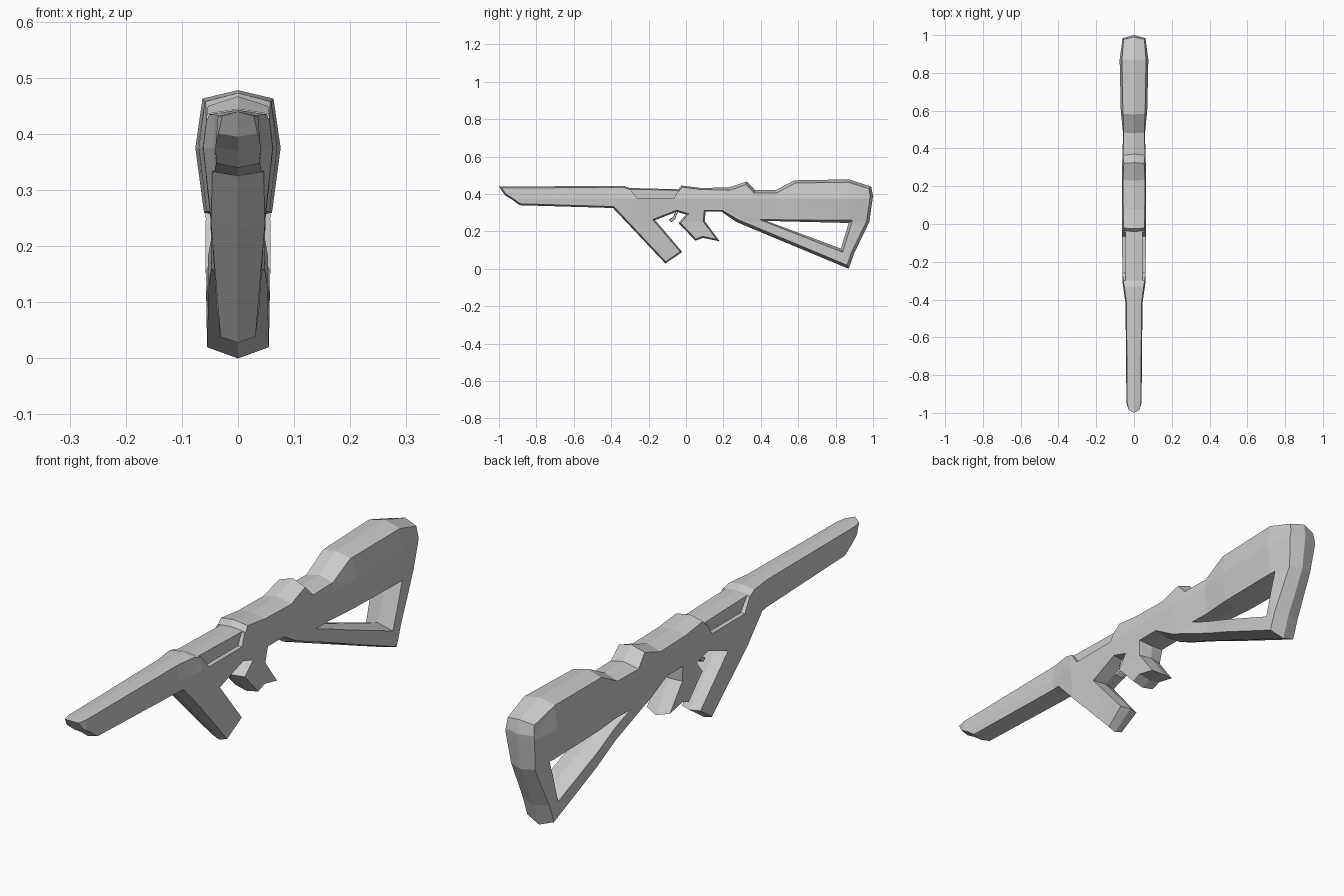
import bpy, bmesh
from mathutils import Vector, Matrix

if "Cube" in bpy.data.objects:
    bpy.data.objects.remove(bpy.data.objects["Cube"])


def lerp_table(table, t):
    for (a, va), (b, vb) in zip(table, table[1:]):
        if t <= b:
            return va + (vb - va) * max(0, t - a) / (b - a)
    return table[-1][1]


def inset_loop(loop, depth):
    """Offset a (y, z) loop to its left, with limited mitres."""
    pts = [Vector(p) for p in loop]
    out = []
    for i, p in enumerate(pts):
        d1 = (p - pts[i - 1]).normalized()
        d2 = (pts[(i + 1) % len(pts)] - p).normalized()
        n1, n2 = Vector((-d1.y, d1.x)), Vector((-d2.y, d2.x))
        m = (n1 + n2).normalized()
        out.append(p + m * depth(p.x) / max(m.dot(n1), 0.4))
    return out


def slab(name, loops, width, depth, y_cuts=(), z_cuts=()):
    """Ridged slab: outline at x=0, inset side faces pushed out to width(y, z)."""
    bm = bmesh.new()
    rim = []
    for loop in loops:
        mid = [bm.verts.new((0, y, z)) for y, z in loop]
        side = [bm.verts.new((1, y, z)) for y, z in inset_loop(loop, depth)]
        for i in range(len(loop)):
            bm.faces.new((mid[i - 1], mid[i], side[i], side[i - 1]))
            rim.append(bm.edges.get((side[i - 1], side[i])))
    bmesh.ops.triangle_fill(bm, use_beauty=True, edges=rim, normal=(1, 0, 0))
    cuts = [((0, y, 0), (0, 1, 0)) for y in y_cuts] + [((0, 0, z), (0, 0, 1)) for z in z_cuts]
    for co, no in cuts:
        bmesh.ops.bisect_plane(bm, geom=bm.verts[:] + bm.edges[:] + bm.faces[:],
                               dist=1e-5, plane_co=co, plane_no=no)
    for v in bm.verts:
        v.co.x *= width(v.co.y, v.co.z)
    bmesh.ops.mirror(bm, geom=bm.verts[:] + bm.edges[:] + bm.faces[:],
                     matrix=Matrix.Identity(4), merge_dist=1e-5, axis='X')
    bmesh.ops.remove_doubles(bm, verts=bm.verts[:], dist=1e-5)
    bmesh.ops.recalc_face_normals(bm, faces=bm.faces[:])
    me = bpy.data.meshes.new(name)
    bm.to_mesh(me)
    bm.free()
    ob = bpy.data.objects.new(name, me)
    bpy.context.collection.objects.link(ob)
    return ob


# Body: barrel, foregrip, receiver, rear grip and stock in one side profile
outline = [
    (-1, .44), (-.97, .395), (-.93, .37), (-.89, .34), (-.39, .325),
    (-.11, .028), (-.02, .09), (-.165, .26), (-.05, .305),
    (0, .29), (-.04, .245), (.05, .15), (.09, .165), (.18, .147), (.1, .255), (.105, .305),
    (.19, .305), (.27, .25), (.87, .0), (.9, .085), (.98, .25), (1, .39), (.99, .44),
    (.87, .478), (.58, .473), (.48, .42), (.37, .42), (.325, .467), (.23, .435),
    (.08, .432), (-.025, .445), (-.04, .425), (-.3, .432), (-.33, .443)]
stock_hole = [(.43, .256), (.87, .245), (.828, .108)]

width_y = [(-1, .028), (-.95, .04), (-.42, .045), (-.3, .062), (.3, .063),
           (.48, .058), (.6, .07), (.87, .076), (1, .058)]
width_z = [(0, .72), (.25, .78), (.375, 1), (.465, .83)]


def body_width(y, z):
    w = lerp_table(width_y, y) * lerp_table(width_z, z)
    return min(w, .03 + .13 * max(0, z - .03)) if y < 0 else w


body = slab("rifle_body", [outline, stock_hole], body_width,
            lambda y: .015 if y > .2 else .008,
            [y for y, _ in width_y[1:-1]], [.25, .375])

# Trigger
slab("trigger", [[(-.055, .31), (-.07, .275), (-.092, .265), (-.078, .25),
                  (-.058, .265), (-.04, .31)]], lambda y, z: .018, lambda y: .002)

# Recesses along both upper sides of the receiver
for sign, side in ((1, "right"), (-1, "left")):
    bm = bmesh.new()
    base = bm.faces.new([bm.verts.new((sign * .045, y, z)) for y, z in
                         ((-.325, .46), (-.26, .375), (-.065, .375), (-.02, .46))])
    ext = bmesh.ops.extrude_face_region(bm, geom=[base])
    bmesh.ops.translate(bm, vec=(sign * .06, 0, 0),
                        verts=[g for g in ext["geom"] if isinstance(g, bmesh.types.BMVert)])
    bmesh.ops.recalc_face_normals(bm, faces=bm.faces[:])
    me = bpy.data.meshes.new("recess_cutter_" + side)
    bm.to_mesh(me)
    bm.free()
    cutter = bpy.data.objects.new(me.name, me)
    bpy.context.collection.objects.link(cutter)
    cutter.hide_render = True
    cutter.display_type = 'WIRE'
    mod = body.modifiers.new("recess_" + side, 'BOOLEAN')
    mod.operation = 'DIFFERENCE'
    mod.solver = 'EXACT'
    mod.object = cutter
